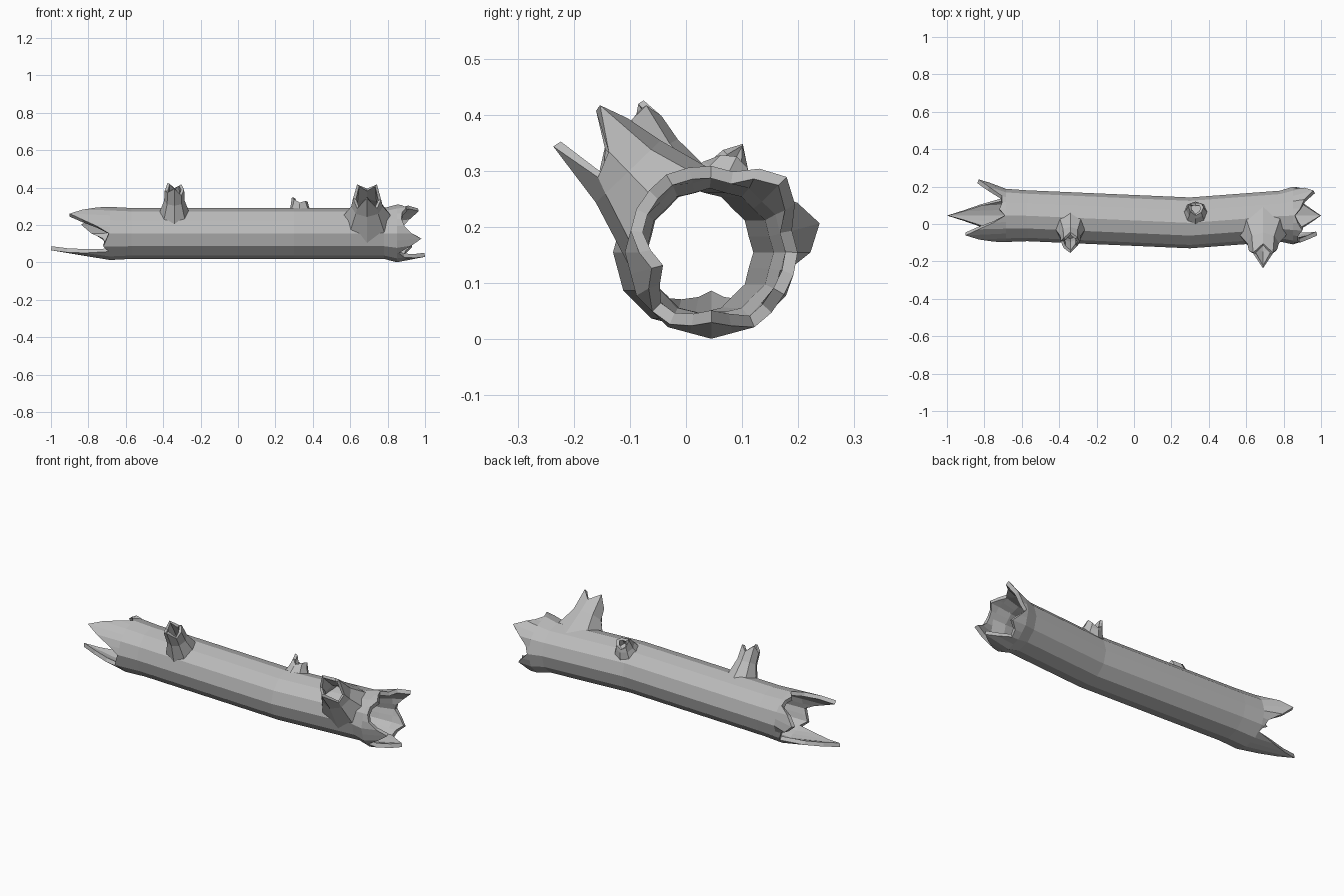
import bpy
import math

cube = bpy.data.objects.get("Cube")
if cube:
    bpy.data.objects.remove(cube, do_unlink=True)

COLUMNS = 24      # twelve flat sides, each split once for the splinters
AXIS_Z = 0.155
LOG_R = 0.136

grey = bpy.data.materials.new("weathered grey")
grey.use_nodes = True
grey.diffuse_color = (0.5, 0.5, 0.5, 1)
bsdf = grey.node_tree.nodes["Principled BSDF"]
bsdf.inputs["Base Color"].default_value = (0.5, 0.5, 0.5, 1)
bsdf.inputs["Roughness"].default_value = 0.9


def skin(name, rings, thickness, flip=False):
    """Join equal rings of points into a shell with a wall thickness."""
    n = len(rings[0])
    faces = []
    for i in range(len(rings) - 1):
        for j in range(n):
            k = (j + 1) % n
            face = [i * n + j, i * n + k, (i + 1) * n + k, (i + 1) * n + j]
            faces.append(face[::-1] if flip else face)
    mesh = bpy.data.meshes.new(name)
    mesh.from_pydata([p for ring in rings for p in ring], [], faces)
    mesh.materials.append(grey)
    obj = bpy.data.objects.new(name, mesh)
    bpy.context.collection.objects.link(obj)
    wall = obj.modifiers.new("wall", 'SOLIDIFY')
    wall.thickness = thickness
    wall.offset = -1
    return obj


def log_point(x, y, r, j):
    a = math.tau * j / COLUMNS
    return (x, y + r * math.cos(a), AXIS_Z + r * math.sin(a))


def side_radius(r, j):
    """Keep the in-between columns on the flat sides."""
    return r * math.cos(math.tau / COLUMNS) if j % 2 else r


def log_ring(x, y, r):
    return [log_point(x, y, side_radius(r, j), j) for j in range(COLUMNS)]


def splinter_ring(sign, base, base_r, shards):
    """Jagged outline; shards are (angle, half width, length, radius)."""
    ring = []
    for j in range(COLUMNS):
        reach = base + 0.015 * (j % 3)
        r = side_radius(base_r, j)
        for angle, width, length, tip_r in shards:
            d = abs((j * 360 / COLUMNS - angle + 180) % 360 - 180)
            f = max(0, 1 - d / width) ** 0.8
            if base + (length - base) * f > reach:
                reach = base + (length - base) * f
                r = base_r + (tip_r - base_r) * f
        ring.append(log_point(sign * reach, 0.045, r, j))
    return ring


# Hollow log with a splintered break at each end
left_shards = [(135, 38, 0.9, 0.15), (15, 32, 0.83, 0.2), (270, 45, 1.0, 0.09)]
right_shards = [(45, 26, 0.96, 0.19), (195, 30, 0.98, 0.11),
                (270, 35, 1.0, 0.125), (120, 22, 0.9, 0.16),
                (330, 26, 0.93, 0.15)]
body = [(-0.685, 0.046, 0.142), (-0.57, 0.044, LOG_R), (0.3, 0.006, LOG_R),
        (0.78, 0.042, LOG_R), (0.85, 0.045, 0.154)]
rings = [splinter_ring(-1, 0.69, 0.142, left_shards)]
rings += [log_ring(*b) for b in body]
rings.append(splinter_ring(1, 0.86, 0.154, right_shards))
skin("hollow_log", rings, 0.022)


def stub(name, x, y, angle, base, neck, rim, neck_h, heights):
    """Broken hollow branch; base, neck and rim are (along, around) radii."""
    a = math.radians(angle)
    n = len(heights)

    def place(w, u, h):
        return (x + w, y + h * math.cos(a) - u * math.sin(a),
                AXIS_Z + h * math.sin(a) + u * math.cos(a))

    out = [[], [], []]
    for j, top in enumerate(heights):
        c, s = math.cos(math.tau * j / n), math.sin(math.tau * j / n)
        u = base[1] * s
        foot = math.sqrt(LOG_R ** 2 - u * u) - 0.008
        out[0].append(place(base[0] * c, u, foot))
        out[1].append(place(neck[0] * c, neck[1] * s, neck_h))
        out[2].append(place(rim[0] * c, rim[1] * s, top))
    return skin(name, out, 0.016, flip=True)


# Three broken branches; rim heights run around from +x toward the lower side
stub("front_branch_stub", -0.34, 0.034, 119, (0.08, 0.085), (0.055, 0.055),
     (0.052, 0.05), 0.2, [0.27, 0.25, 0.3, 0.27, 0.26, 0.29, 0.25, 0.28])
stub("back_branch_stub", 0.33, 0.007, 64, (0.065, 0.07), (0.05, 0.05),
     (0.042, 0.038), 0.155, [0.19, 0.18, 0.165, 0.19, 0.215, 0.18, 0.165, 0.18])
stub("large_branch_stub", 0.69, 0.036, 134, (0.13, 0.125), (0.085, 0.08),
     (0.075, 0.065), 0.2, [0.25, 0.23, 0.325, 0.23, 0.26, 0.32, 0.27, 0.32])
